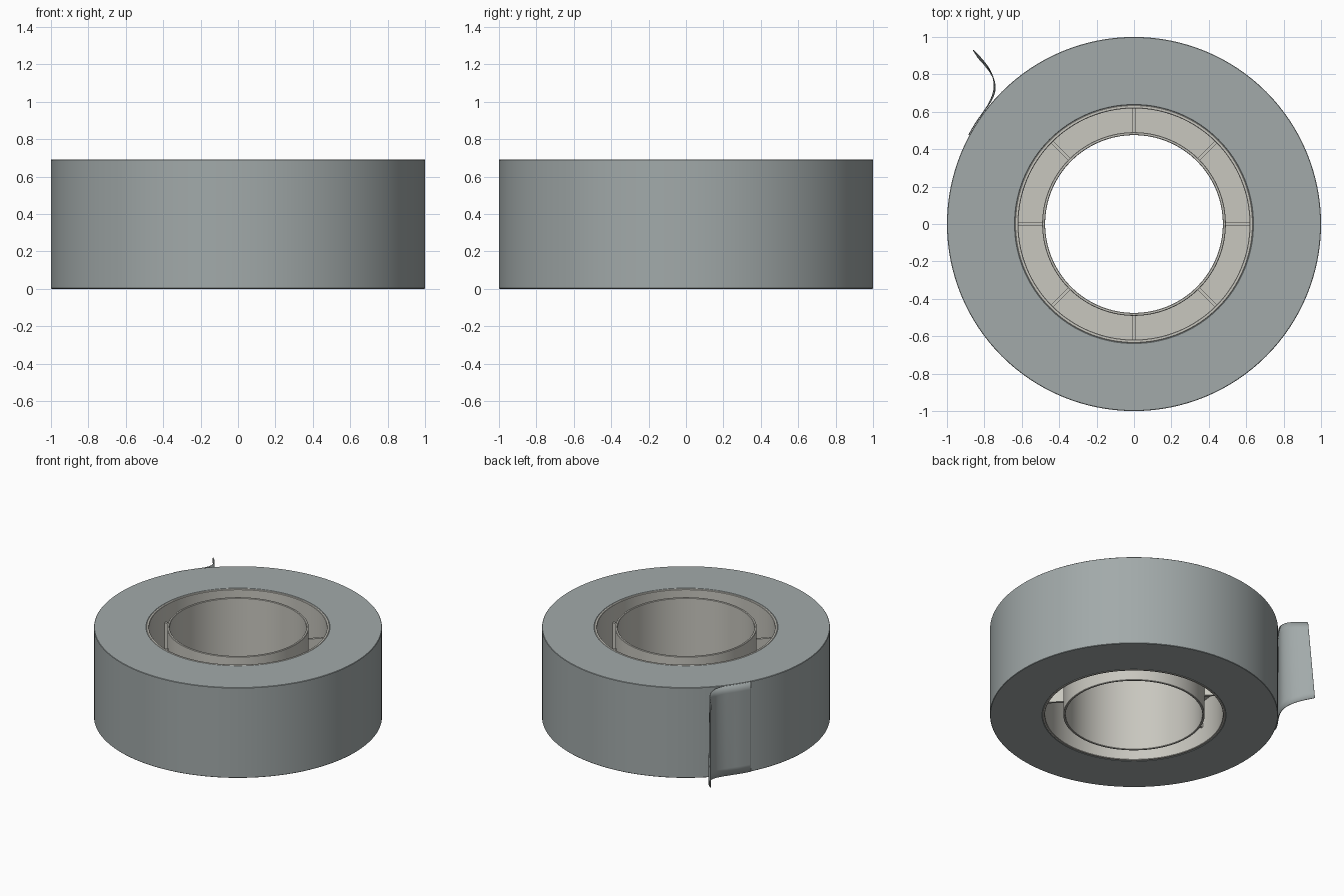
import bpy, math

if "Cube" in bpy.data.objects:
    bpy.data.objects.remove(bpy.data.objects["Cube"])

H = 0.692      # roll height
SEG = 128


def material(name, rgb):
    m = bpy.data.materials.new(name)
    m.diffuse_color = (*rgb, 1)
    m.use_nodes = True
    m.node_tree.nodes["Principled BSDF"].inputs["Base Color"].default_value = m.diffuse_color
    return m


tape_mat = material("tape_grey", (0.36, 0.40, 0.40))
core_mat = material("core_beige", (0.58, 0.57, 0.52))


def make(name, verts, faces, mat):
    me = bpy.data.meshes.new(name)
    me.from_pydata(verts, [], faces)
    me.materials.append(mat)
    ob = bpy.data.objects.new(name, me)
    bpy.context.collection.objects.link(ob)
    bpy.ops.object.select_all(action='DESELECT')
    ob.select_set(True)
    bpy.context.view_layer.objects.active = ob
    bpy.ops.object.shade_smooth_by_angle(angle=math.radians(35))
    return ob


def ring(name, r0, r1, z0, z1, mat, bevel=0.0):
    """Closed ring of rectangular section, optionally chamfered."""
    b = bevel
    if b:
        prof = [(r0 + b, z0), (r1 - b, z0), (r1, z0 + b), (r1, z1 - b),
                (r1 - b, z1), (r0 + b, z1), (r0, z1 - b), (r0, z0 + b)]
    else:
        prof = [(r0, z0), (r1, z0), (r1, z1), (r0, z1)]
    n = len(prof)
    verts = [(r * math.cos(a), r * math.sin(a), z)
             for a in (2 * math.pi * i / SEG for i in range(SEG)) for r, z in prof]
    faces = []
    for i in range(SEG):
        j = (i + 1) % SEG
        for k in range(n):
            l = (k + 1) % n
            faces.append((i * n + k, j * n + k, j * n + l, i * n + l))
    return make(name, verts, faces, mat)


# Wound tape and the two walls of the core
ring("tape_roll", 0.636, 1.0, 0, H, tape_mat, 0.003)
ring("core_outer_wall", 0.618, 0.636, 0, H, core_mat, 0.003)
ring("core_inner_wall", 0.475, 0.491, 0, H, core_mat, 0.003)

# Web joining the walls at mid height
ring("core_web", 0.49, 0.62, H / 2 - 0.01, H / 2 + 0.01, core_mat)

# Eight radial ribs, recessed from both ends
for i in range(8):
    a = i * math.pi / 4
    c, s = math.cos(a), math.sin(a)
    verts = [(r * c - t * s, r * s + t * c, z)
             for z in (0.13, H - 0.13) for r, t in
             ((0.485, -0.009), (0.625, -0.009), (0.625, 0.009), (0.485, 0.009))]
    make(f"core_rib_{i + 1}", verts,
         [(3, 2, 1, 0), (4, 5, 6, 7), (0, 1, 5, 4), (1, 2, 6, 5), (2, 3, 7, 6), (3, 0, 4, 7)],
         core_mat)

# Loose tape end: hugs the roll, then curls away with a slight twist
bottom = [(-0.884, 0.476), (-0.845, 0.542), (-0.802, 0.603), (-0.768, 0.66), (-0.749, 0.72),
          (-0.753, 0.78), (-0.778, 0.835), (-0.815, 0.883), (-0.86, 0.93)]
top = [(-0.884, 0.476), (-0.845, 0.542), (-0.802, 0.603), (-0.766, 0.655), (-0.745, 0.705),
       (-0.745, 0.755), (-0.763, 0.80), (-0.795, 0.845), (-0.833, 0.888)]


def path(p, t):
    """Catmull-Rom sample of a point list, t from 0 to 1."""
    f = t * (len(p) - 1)
    i = min(int(f), len(p) - 2)
    u = f - i
    a, b, c, d = p[max(i - 1, 0)], p[i], p[i + 1], p[min(i + 2, len(p) - 1)]
    return [0.5 * (2 * b[k] + (c[k] - a[k]) * u
                   + (2 * a[k] - 5 * b[k] + 4 * c[k] - d[k]) * u * u
                   + (3 * b[k] - a[k] - 3 * c[k] + d[k]) * u ** 3) for k in (0, 1)]


NU, NV = 40, 12
verts, faces = [], []
for i in range(NU + 1):
    t = i / NU
    p, q = path(bottom, t), path(top, t)
    lift = max(0, (t - 0.3) / 0.7) ** 1.5
    z0, z1 = 0.002 + 0.045 * lift, H - 0.002 - 0.03 * lift
    for j in range(NV + 1):
        v = j / NV
        verts.append((p[0] + (q[0] - p[0]) * v, p[1] + (q[1] - p[1]) * v, z0 + (z1 - z0) * v))
for i in range(NU):
    for j in range(NV):
        k = i * (NV + 1) + j
        faces.append((k, k + 1, k + NV + 2, k + NV + 1))
flap = make("loose_tape_end", verts, faces, tape_mat)
mod = flap.modifiers.new("thickness", 'SOLIDIFY')
mod.thickness = 0.005
mod.offset = 0
